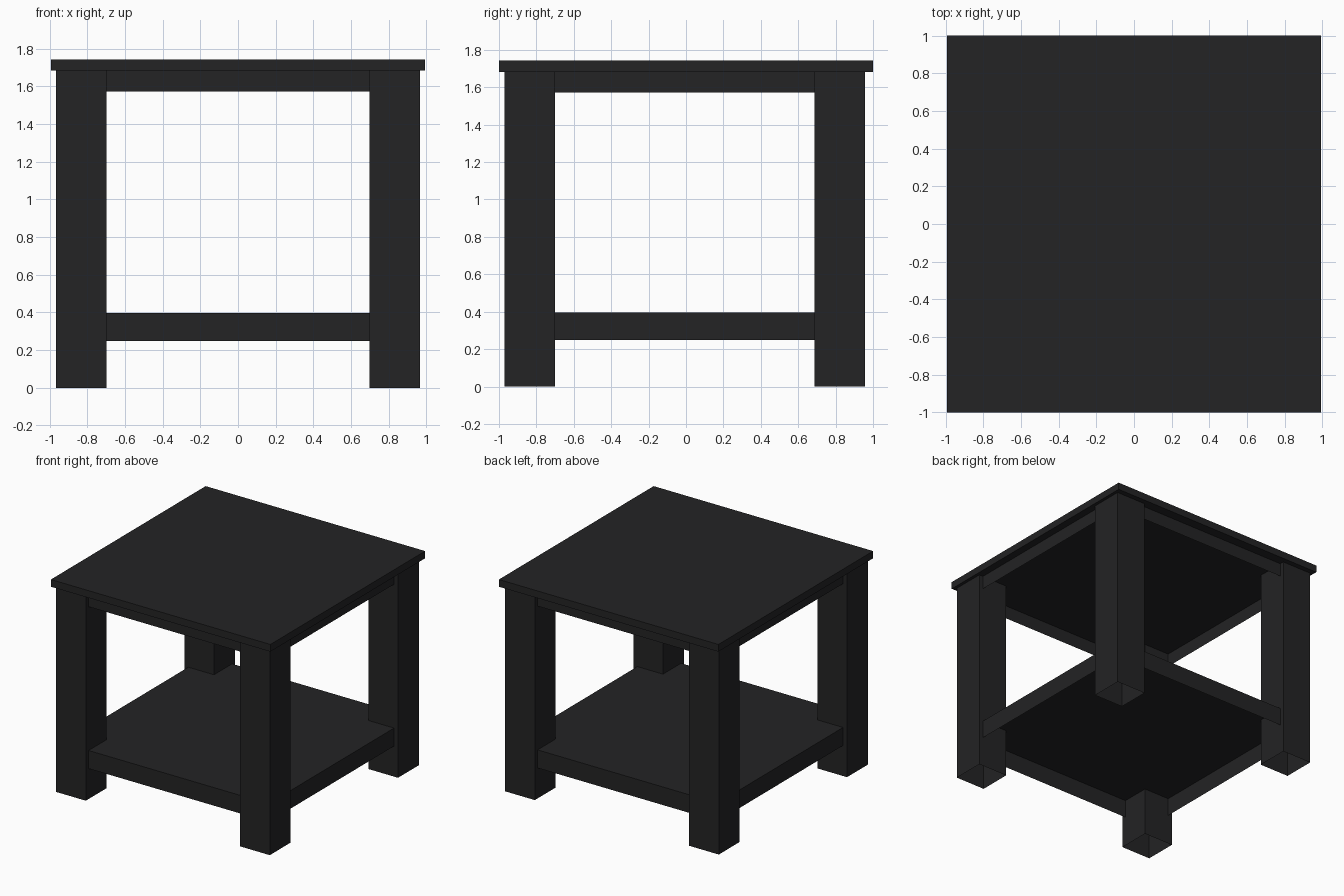
import bpy, bmesh

if "Cube" in bpy.data.objects:
    bpy.data.objects.remove(bpy.data.objects["Cube"])

dark = bpy.data.materials.new("dark_wood")
dark.diffuse_color = (0.017, 0.017, 0.018, 1)
dark.use_nodes = True
dark.node_tree.nodes["Principled BSDF"].inputs["Base Color"].default_value = dark.diffuse_color


def box(name, x, y, z, open_sides=()):
    """Box from (min, max) ranges; open_sides lists the caps (-1 bottom, 1 top) left off."""
    bm = bmesh.new()
    bmesh.ops.create_cube(bm, size=1)
    gone = [f for f in bm.faces if round(f.normal.z) in open_sides]
    bmesh.ops.delete(bm, geom=gone, context='FACES_ONLY')
    for v in bm.verts:
        for i, (lo, hi) in enumerate((x, y, z)):
            v.co[i] = lo if v.co[i] < 0 else hi
    mesh = bpy.data.meshes.new(name)
    bm.to_mesh(mesh)
    bm.free()
    mesh.materials.append(dark)
    obj = bpy.data.objects.new(name, mesh)
    bpy.context.collection.objects.link(obj)
    return obj


# Table top slab
box("table_top", (-0.993, 0.993), (-1, 1), (1.683, 1.742))

# Four hollow legs, open underneath
for side, x in (("left", (-0.967, -0.698)), ("right", (0.698, 0.967))):
    for end, y in (("front", (-0.97, -0.70)), ("back", (0.687, 0.957))):
        box(f"{end}_{side}_leg", x, y, (0, 1.683), (-1, 1))

# Apron under the top and hollow shelf, both slightly inset from the leg faces
inset_x, inset_y = (-0.931, 0.931), (-0.934, 0.921)
box("apron", inset_x, inset_y, (1.573, 1.683), (-1, 1))
box("lower_shelf", inset_x, inset_y, (0.249, 0.397), (-1,))
